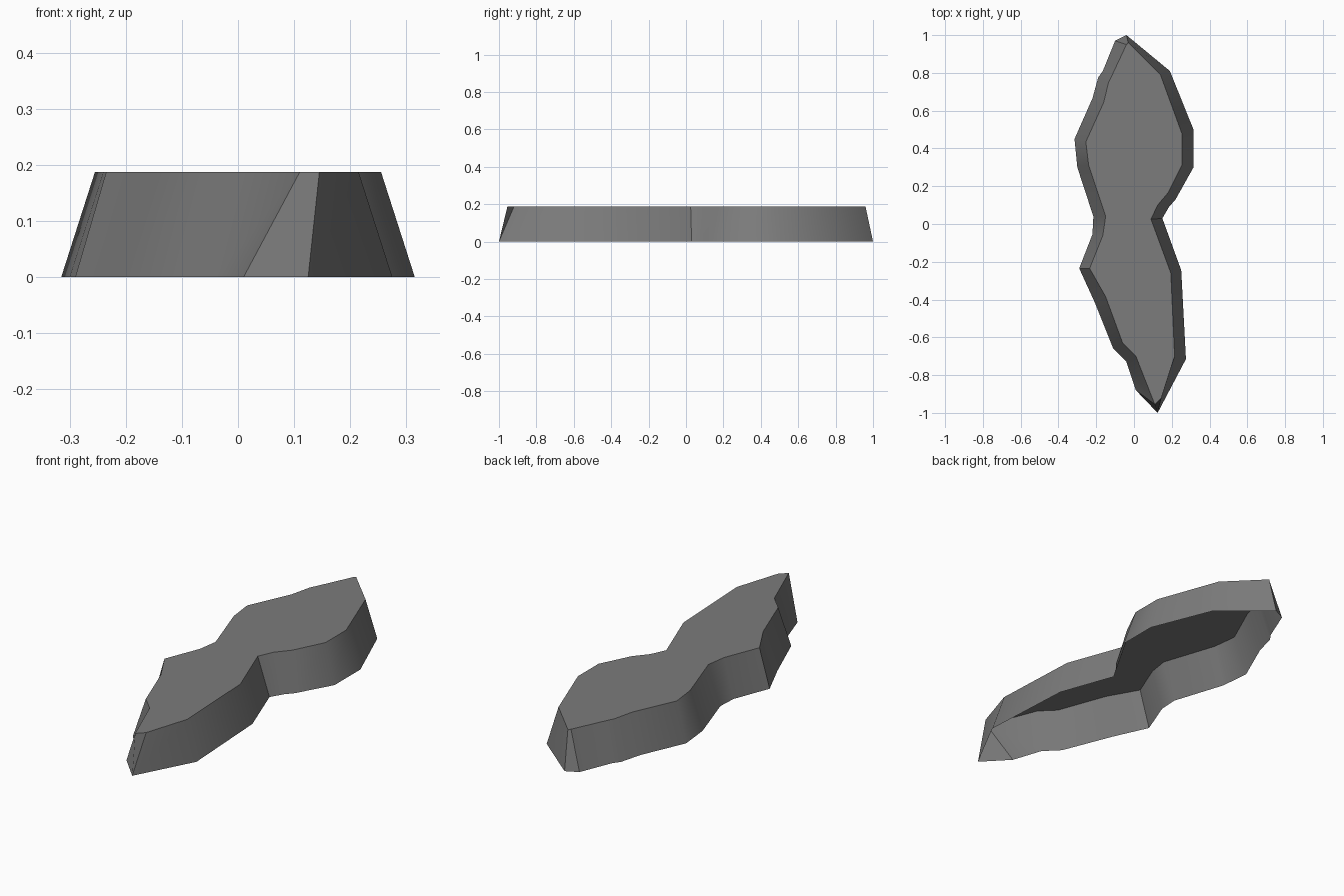
import bpy
import bmesh
import math

cube = bpy.data.objects.get("Cube")
if cube:
    bpy.data.objects.remove(cube, do_unlink=True)

HEIGHT = 0.187

# Base outline and matching upper rim, clockwise from the back tip
base_outline = [
    (-.04, 1), (.19, .81), (.315, .5), (.315, .3), (.22, .13), (.185, .09),
    (.15, .03), (.25, -.245), (.275, -.715), (.125, -1), (.01, -.88),
    (-.04, -.73), (-.11, -.66), (-.21, -.41), (-.29, -.235), (-.22, -.055),
    (-.215, .04), (-.3, .3), (-.315, .45), (-.22, .665), (-.19, .775),
    (-.165, .81), (-.1, .97)]
rim_outline = [
    (-.03, .96), (.14, .79), (.255, .475), (.255, .315), (.18, .165), (.125, .1),
    (.09, .025), (.195, -.26), (.215, -.7), (.145, -.92), (.11, -.955),
    (.01, -.7), (-.06, -.63), (-.15, -.385), (-.235, -.235), (-.165, -.06),
    (-.15, .04), (-.24, .31), (-.255, .435), (-.16, .645), (-.135, .75),
    (-.115, .79), (-.04, .95)]

# Grey surface
grey = bpy.data.materials.new("stone grey")
grey.use_nodes = True
colour = (0.2, 0.2, 0.2, 1)
grey.diffuse_color = colour
grey.node_tree.nodes["Principled BSDF"].inputs["Base Color"].default_value = colour

# Tapered wall and flat cap, open underneath
bm = bmesh.new()
base = [bm.verts.new((x, y, 0)) for x, y in base_outline]
rim = [bm.verts.new((x, y, HEIGHT)) for x, y in rim_outline]
count = len(base)
for i in range(count):
    j = (i + 1) % count
    bm.faces.new((base[j], base[i], rim[i], rim[j]))
bm.faces.new(rim[::-1])
mesh = bpy.data.meshes.new("island_plateau")
bm.to_mesh(mesh)
bm.free()
mesh.materials.append(grey)

plateau = bpy.data.objects.new("island_plateau", mesh)
bpy.context.collection.objects.link(plateau)
bpy.context.view_layer.objects.active = plateau
plateau.select_set(True)
bpy.ops.object.shade_smooth_by_angle(angle=math.radians(30))
